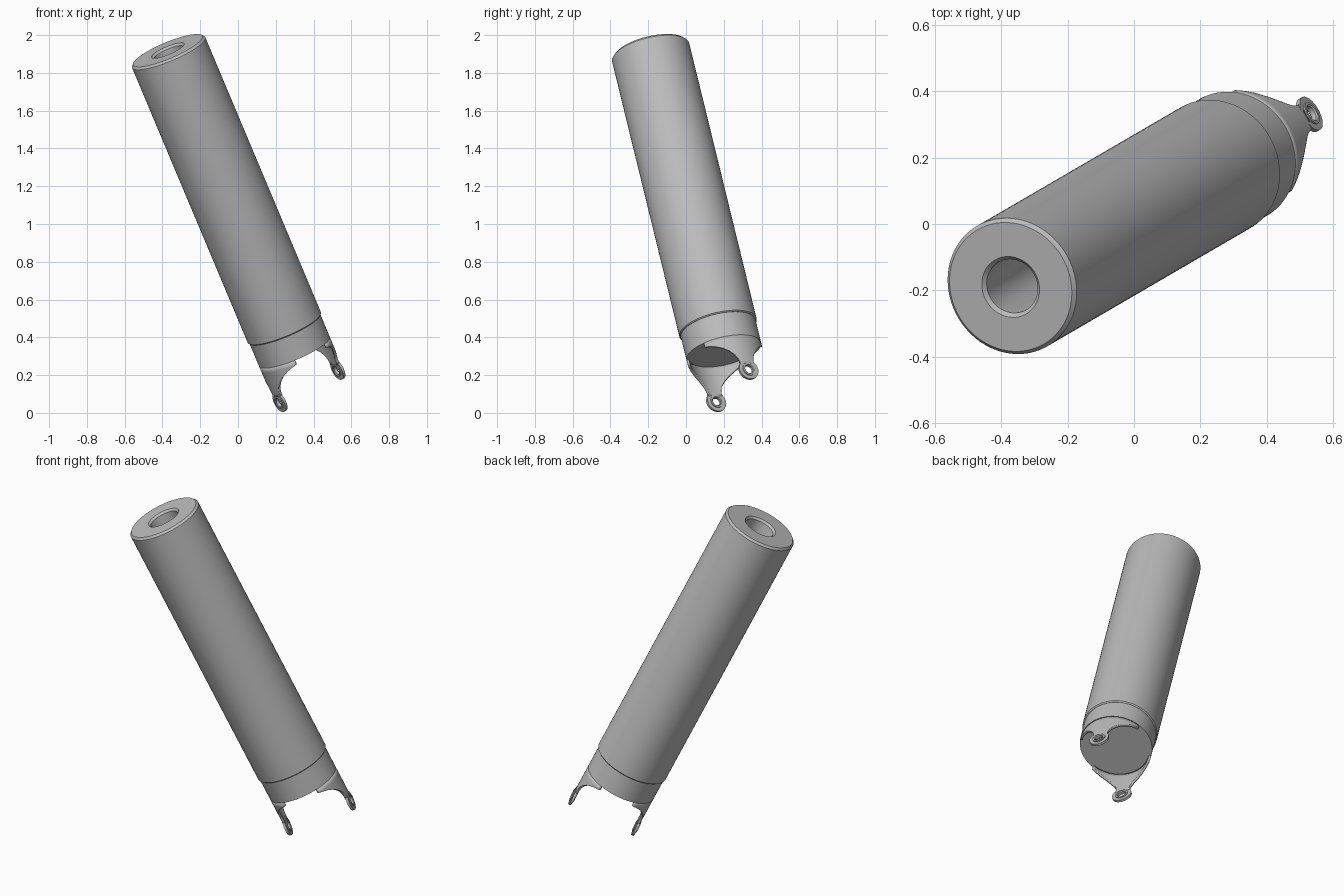
import bpy, math
from mathutils import Matrix, Vector

if "Cube" in bpy.data.objects:
    bpy.data.objects.remove(bpy.data.objects["Cube"])

grey = bpy.data.materials.new("mid_grey")
grey.diffuse_color = (0.5, 0.5, 0.5, 1)
grey.use_nodes = True
grey.node_tree.nodes["Principled BSDF"].inputs["Base Color"].default_value = grey.diffuse_color

# Tilted frame: local z runs up the tube axis, local x points at one lug
axis = Vector((-0.378, -0.22, 0.899)).normalized()
u = Vector((0.786, 0.437, 0.437))
u = (u - axis * u.dot(axis)).normalized()
v = axis.cross(u)
FRAME = Matrix((u, v, axis)).transposed().to_4x4()
FRAME.translation = Vector((-0.367, -0.187, 1.908))


def make(name, verts, faces, local=Matrix()):
    me = bpy.data.meshes.new(name)
    me.from_pydata(verts, [], faces)
    me.materials.append(grey)
    ob = bpy.data.objects.new(name, me)
    bpy.context.collection.objects.link(ob)
    ob.matrix_world = FRAME @ local
    return ob


def smooth(ob):
    bpy.ops.object.select_all(action='DESELECT')
    ob.select_set(True)
    bpy.context.view_layer.objects.active = ob
    bpy.ops.object.shade_smooth_by_angle(angle=math.radians(30))


def lathe(name, profile, n=96, closed=False, local=Matrix()):
    """Spin (radius, z) points, listed bottom to top on the outside, about z."""
    verts = [(r * math.cos(2 * math.pi * k / n), r * math.sin(2 * math.pi * k / n), z)
             for r, z in profile for k in range(n)]
    m = len(profile)
    faces = []
    for i in range(m if closed else m - 1):
        a, b = i * n, ((i + 1) % m) * n
        faces += [(a + k, a + (k + 1) % n, b + (k + 1) % n, b + k) for k in range(n)]
    if not closed:
        faces += [tuple(reversed(range(n))), tuple(range((m - 1) * n, m * n))]
    ob = make(name, verts, faces, local)
    smooth(ob)
    return ob


# Main tube with chamfered top and a countersunk deep bore
lathe("tube_body", [(0.204, -1.625), (0.21, -1.619), (0.21, 0.0), (0.199, 0.012),
                    (0.094, 0.012), (0.083, 0.0), (0.083, -1.2)])
# Narrower closed collar below the tube
lathe("lower_collar", [(0.203, -1.76), (0.203, -1.61)])

# Two opposite lugs: curved tapering skirts ending in drilled eyes
R, COLS = 0.203, 32
OUTLINE = [(1.76, 0.174), (1.785, 0.174), (1.792, 0.158), (1.803, 0.138), (1.825, 0.105),
           (1.85, 0.077), (1.875, 0.056), (1.895, 0.046), (1.912, 0.042), (1.932, 0.042)]
EYE = [(0.056, -0.007), (0.056, 0.007), (0.036, 0.007), (0.036, 0.012), (0.027, 0.012),
       (0.023, 0.008), (0.023, -0.008), (0.027, -0.012), (0.036, -0.012), (0.036, -0.007)]
for side, turn in (("right", 0), ("left", math.pi)):
    rot = Matrix.Rotation(turn, 4, 'Z')
    verts = []
    for s, w in OUTLINE:
        half = math.asin(w / R)
        for j in range(COLS + 1):
            t = half * (2 * j / COLS - 1)
            verts.append((R * math.cos(t), R * math.sin(t), -s))
    c = COLS + 1
    faces = [(i * c + j, (i + 1) * c + j, (i + 1) * c + j + 1, i * c + j + 1)
             for i in range(len(OUTLINE) - 1) for j in range(COLS)]
    skirt = make(side + "_lug_skirt", verts, faces, rot)
    wall = skirt.modifiers.new("wall", 'SOLIDIFY')
    wall.thickness = 0.014
    wall.offset = -1
    smooth(skirt)
    place = rot @ Matrix.Translation((0.195, 0, -1.963)) @ Matrix.Rotation(math.pi / 2, 4, 'Y')
    lathe(side + "_lug_eye", EYE, 48, True, place)
